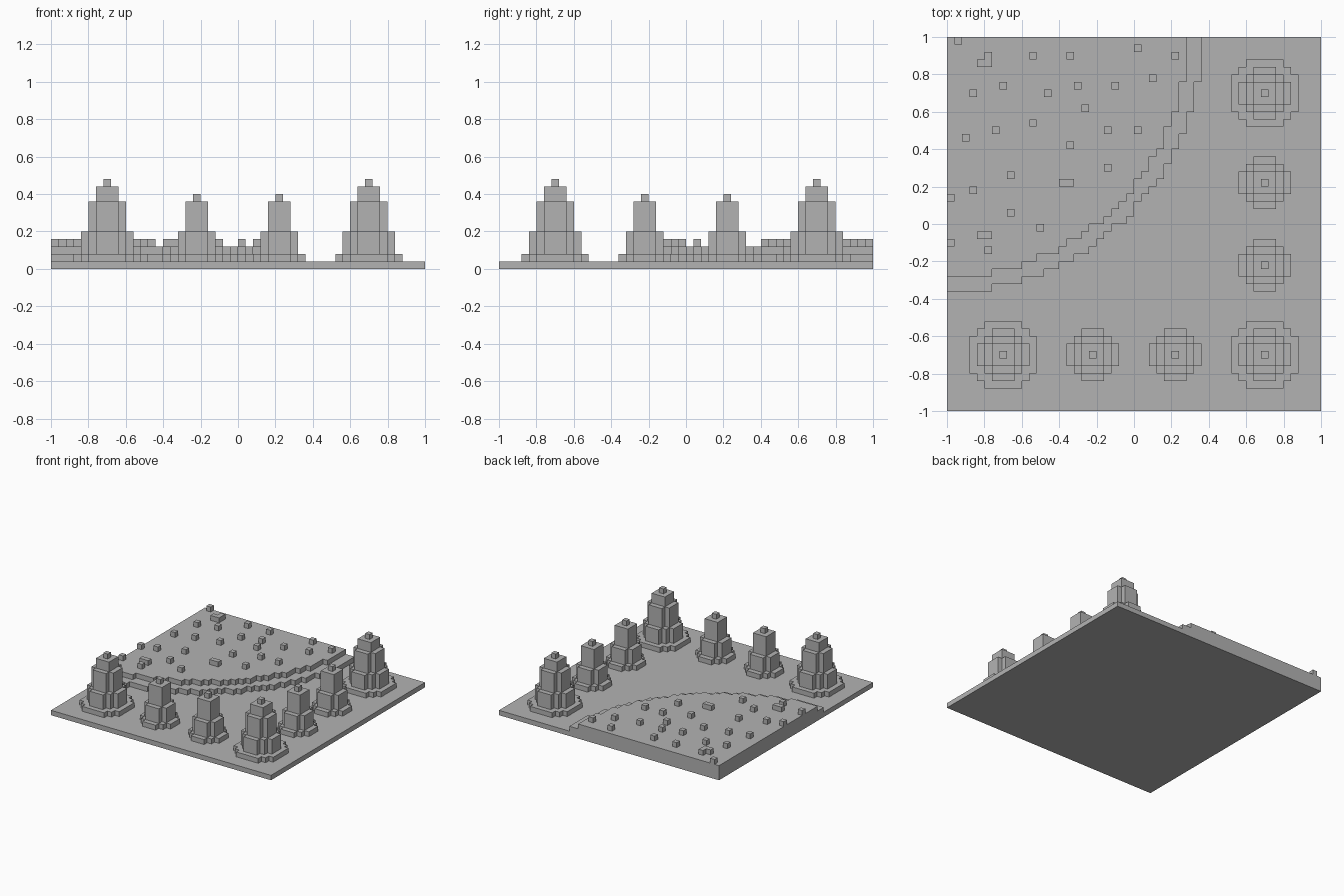
import bpy, bmesh, math

if "Cube" in bpy.data.objects:
    bpy.data.objects.remove(bpy.data.objects["Cube"])

C = 0.04  # one block

stone = bpy.data.materials.new("grey stone")
stone.diffuse_color = (0.45, 0.45, 0.45, 1)
stone.use_nodes = True
stone.node_tree.nodes["Principled BSDF"].inputs["Base Color"].default_value = stone.diffuse_color


def finish(name, bm):
    bmesh.ops.recalc_face_normals(bm, faces=bm.faces)
    me = bpy.data.meshes.new(name)
    bm.to_mesh(me)
    bm.free()
    me.materials.append(stone)
    ob = bpy.data.objects.new(name, me)
    bpy.context.collection.objects.link(ob)
    return ob


def add_stepped(bm, rows, y0, z0, z1):
    """Extrude a stair-stepped outline; rows = (left, right) for each block row going up in y."""
    pts = []
    for side in (1, 0):
        line = []
        for j, r in enumerate(rows):
            a, b = (r[side], y0 + j * C), (r[side], y0 + (j + 1) * C)
            if line and abs(line[-1][0] - a[0]) < 1e-6:
                line[-1] = b
            else:
                line += [a, b]
        pts += line if side else line[::-1]
    face = bm.faces.new([bm.verts.new((x, y, z0)) for x, y in pts])
    top = bmesh.ops.extrude_face_region(bm, geom=[face], use_keep_orig=True)
    verts = [v for v in top["geom"] if isinstance(v, bmesh.types.BMVert)]
    bmesh.ops.translate(bm, verts=verts, vec=(0, 0, z1 - z0))


def add_box(bm, x0, x1, y0, y1, z0, z1):
    add_stepped(bm, [(x0, x1)], y0, z0, z1) if abs(y1 - y0 - C) < 1e-6 else None


def tower(name, cx, cy, layers):
    """Stack of blocky discs: (radius in blocks, bottom, top)."""
    bm = bmesh.new()
    for n, z0, z1 in layers:
        rows = []
        for j in range(-n, n + 1):
            w = int(math.sqrt((n + 0.5) ** 2 - j * j))
            rows.append((cx - (w + 0.5) * C, cx + (w + 0.5) * C))
        add_stepped(bm, rows, cy - (n + 0.5) * C, z0, z1)
    finish(name, bm)


# ground slab
bm = bmesh.new()
bmesh.ops.create_cube(bm, size=1)
bmesh.ops.scale(bm, vec=(2, 2, C), verts=bm.verts)
bmesh.ops.translate(bm, vec=(0, 0, C / 2), verts=bm.verts)
finish("ground_slab", bm)

# two quarter-round terraces in the back left corner
for name, R, z0 in (("lower_terrace", 34, 0.04), ("upper_terrace", 32, 0.08)):
    bm = bmesh.new()
    rows = []
    for j in reversed(range(R)):
        w = sum((i + 0.5) ** 2 + (j + 0.5) ** 2 <= R * R for i in range(R))
        if w:
            rows.append((-1, -1 + w * C))
    add_stepped(bm, rows, 1 - len(rows) * C, z0, z0 + C)
    finish(name, bm)

# loose blocks on the terrace (block centres)
blocks = [(-.94, .98), (-.78, .9), (-.54, .9), (-.34, .9), (.02, .94), (.22, .9),
          (-.86, .7), (-.7, .74), (-.46, .7), (-.3, .74), (-.1, .74), (.1, .78),
          (-.26, .62), (-.74, .5), (-.9, .46), (-.54, .54), (-.14, .5), (.02, .5),
          (-.34, .42), (-.14, .3), (-.66, .26), (-.86, .18), (-.98, .14),
          (-.66, .06), (-.5, -.02), (-.78, -.14), (-.98, -.1)]
wide = [(-.8, .86), (-.36, .22), (-.8, -.06)]  # two blocks long
bm = bmesh.new()
for half, spots in ((C / 2, blocks), (C, wide)):
    for x, y in spots:
        add_box(bm, x - half, x + half, y - C / 2, y + C / 2, 0.12, 0.16)
finish("terrace_blocks", bm)

# towers along the front and right edges
BIG = [(4, .04, .08), (3, .08, .2), (2, .2, .36), (1, .36, .44), (0, .44, .48)]
SMALL = [(3, .04, .08), (2, .08, .2), (1, .2, .36), (0, .36, .4)]
for x, y in ((-.7, -.7), (.7, -.7), (.7, .7)):
    tower("large_tower", x, y, BIG)
for t in (-.22, .22):
    tower("small_tower_front", t, -.7, SMALL)
    tower("small_tower_right", .7, t, SMALL)
